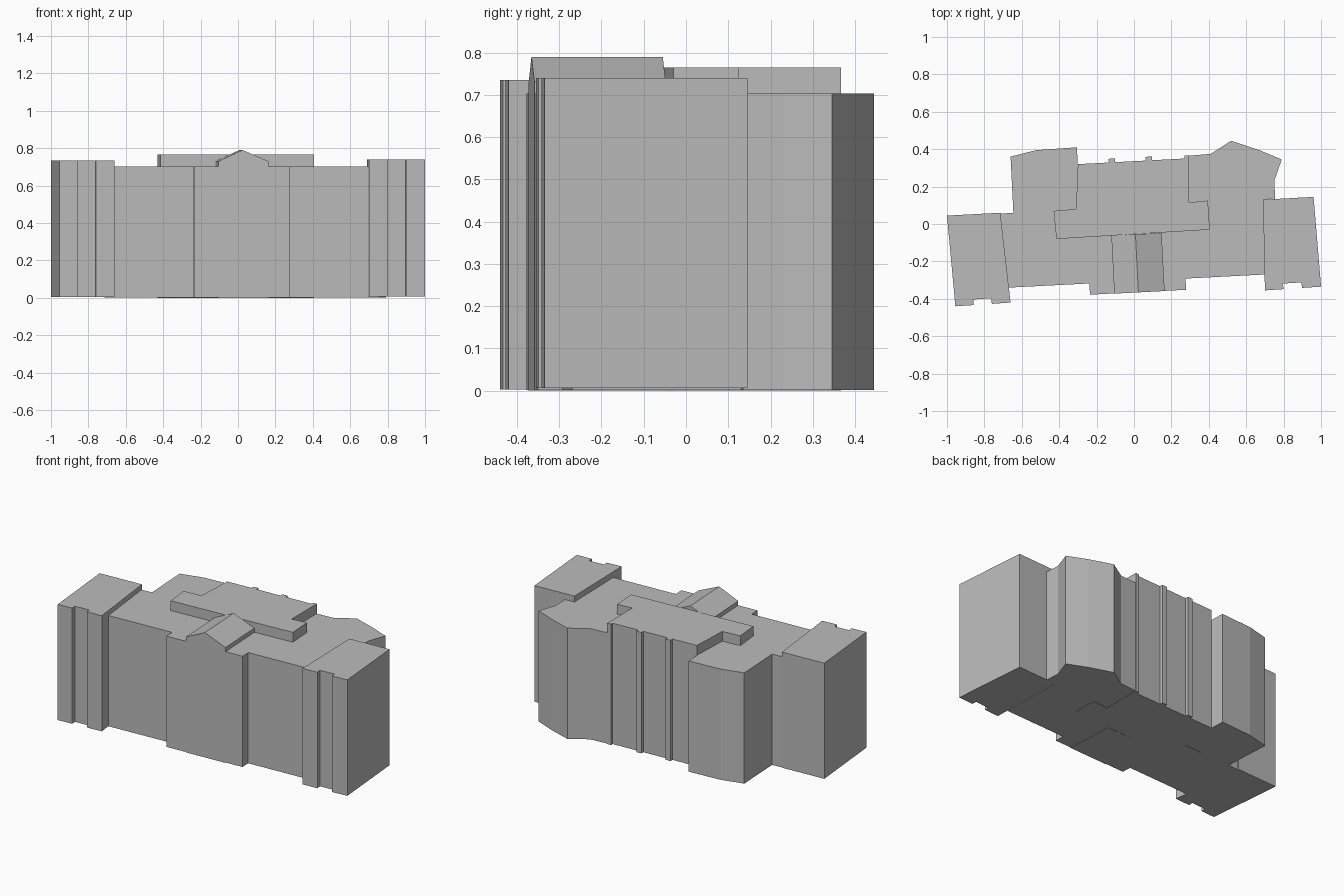
import bpy
import bmesh
from mathutils import Vector

default_cube = bpy.data.objects.get("Cube")
if default_cube:
    bpy.data.objects.remove(default_cube, do_unlink=True)

grey = bpy.data.materials.new("plain grey")
grey.use_nodes = True
grey.diffuse_color = (.5, .5, .5, 1)
shader = next(node for node in grey.node_tree.nodes if node.type == 'BSDF_PRINCIPLED')
shader.inputs["Base Color"].default_value = grey.diffuse_color


def beside(wall, fraction, depth):
    """Point part way along a wall, moved outwards by the depth."""
    start, end = Vector(wall[0]), Vector(wall[1])
    run = end - start
    outwards = Vector((run.y, -run.x)).normalized()
    return start + run * fraction + outwards * depth


def step(wall, begin, finish, depth):
    """Four corners of a square step out of a wall, or into it."""
    return [beside(wall, begin, 0), beside(wall, begin, depth),
            beside(wall, finish, depth), beside(wall, finish, 0)]


def prism(name, outline, bottom, tops):
    """Raise a footprint to one height for each corner."""
    bm = bmesh.new()
    low = [bm.verts.new((x, y, bottom)) for x, y in outline]
    high = [bm.verts.new((x, y, top)) for (x, y), top in zip(outline, tops)]
    bm.faces.new(low)
    bm.faces.new(high)
    for i in range(len(low)):
        bm.faces.new((low[i - 1], low[i], high[i], high[i - 1]))
    bmesh.ops.recalc_face_normals(bm, faces=bm.faces)
    mesh = bpy.data.meshes.new(name)
    bm.to_mesh(mesh)
    bm.free()
    mesh.materials.append(grey)
    part = bpy.data.objects.new(name, mesh)
    bpy.context.collection.objects.link(part)


def flat_block(name, outline, bottom, top):
    prism(name, outline, bottom, [top] * len(outline))


def wing(name, back_left, front_left, front_right, back_right, bottom, top):
    """End wing with a shallow slot in the middle third of its front."""
    front = (front_left, front_right)
    slot = step(front, .33, .66, -.03)
    flat_block(name, [back_left, front_left, *slot, front_right, back_right], bottom, top)


# Main body: a slightly turned front wall with a projecting bay
front_wall = ((-.67, -.34), (.7, -.27))
bay_depth = .06
front_bay = step(front_wall, .315, .69, bay_depth)
rear_right_bay = [(.69, .13), (.755, .135), (.75, .23), (.79, .345), (.67, .395),
                  (.52, .445), (.41, .375), (.295, .365), (.29, .28)]
rear_left_bay = [(-.3, .28), (-.305, .41), (-.52, .395), (-.66, .36), (-.645, .06)]
flat_block("main_body",
           [front_wall[0], *front_bay, front_wall[1],
            *rear_right_bay, *rear_left_bay, (-.715, .055)],
           .002, .703)

# Taller rear block: a cross bar in front, slim pilasters on the back wall
back_wall = ((.27, .35), (-.3, .32))
pilasters = []
for begin in (.305, .65):
    pilasters += step(back_wall, begin, begin + .06, .02)
cross_bar = [(-.43, .07), (-.415, -.08), (.405, -.03), (.395, .125)]
flat_block("rear_block",
           [*cross_bar, (.295, .115), (.295, .367), beside(back_wall, 0, .015),
            back_wall[0], *pilasters, back_wall[1], (-.31, .08)],
           0, .765)

# Gable over the bay: two sloping halves that meet on the ridge
eave_height, ridge_height = .73, .79
gable_front, gable_back = bay_depth + .001, -.25
ridge_place = .504
for name, eave_place in (("gable_right", .41), ("gable_left", .606)):
    outline = [beside(front_wall, eave_place, gable_back),
               beside(front_wall, eave_place, gable_front),
               beside(front_wall, ridge_place, gable_front),
               beside(front_wall, ridge_place, gable_back)]
    prism(name, outline, 0, [eave_height] * 2 + [ridge_height] * 2)

# End wings
wing("right_wing", (-1, .045), (-.955, -.44), (-.66, -.42), (-.715, .06), .003, .735)
wing("left_wing", (.69, .13), (.7, -.355), (1, -.335), (.96, .145), .006, .74)
